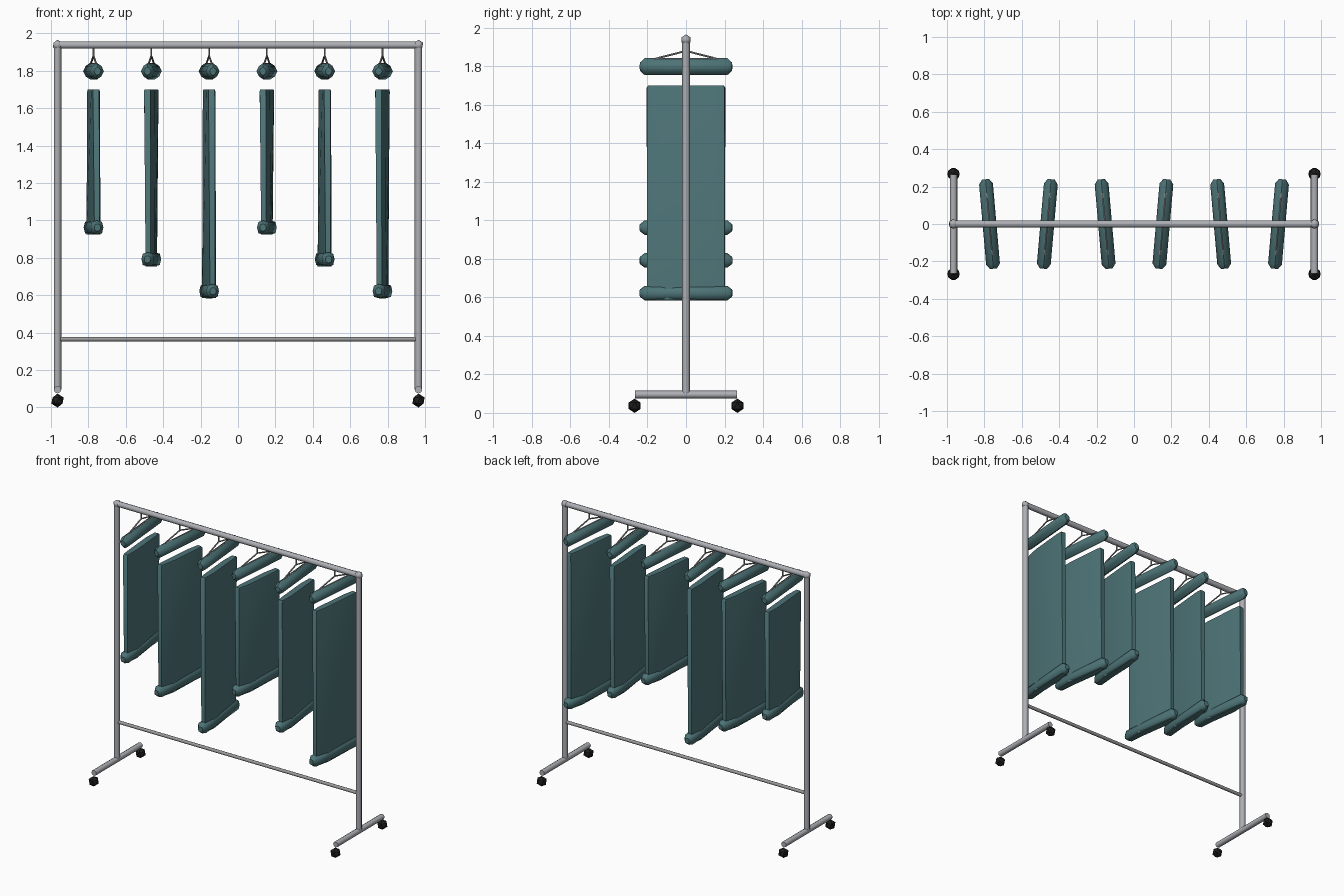
import bpy
import bmesh
from math import sin, cos, pi, radians
from mathutils import Vector, Matrix

if "Cube" in bpy.data.objects:
    bpy.data.objects.remove(bpy.data.objects["Cube"])


def material(name, color):
    m = bpy.data.materials.new(name)
    m.use_nodes = True
    m.diffuse_color = (*color, 1)
    m.node_tree.nodes["Principled BSDF"].inputs["Base Color"].default_value = (*color, 1)
    return m


steel = material("pale steel", (0.42, 0.43, 0.46))
wire = material("hanger wire", (0.33, 0.33, 0.34))
teal = material("teal cloth", (0.075, 0.175, 0.185))
black = material("black rubber", (0.012, 0.012, 0.012))


def finish(name, bm, mat, angle):
    bmesh.ops.recalc_face_normals(bm, faces=bm.faces)
    mesh = bpy.data.meshes.new(name)
    bm.to_mesh(mesh)
    bm.free()
    mesh.materials.append(mat)
    ob = bpy.data.objects.new(name, mesh)
    bpy.context.collection.objects.link(ob)
    bpy.ops.object.select_all(action='DESELECT')
    ob.select_set(True)
    bpy.context.view_layer.objects.active = ob
    bpy.ops.object.shade_smooth_by_angle(angle=radians(angle))
    return ob


def rod(name, a, b, r, mat, sides=8):
    a, b = Vector(a), Vector(b)
    bm = bmesh.new()
    bmesh.ops.create_cone(bm, cap_ends=True, segments=sides, radius1=r, radius2=r,
                          depth=(b - a).length)
    turn = (b - a).to_track_quat('Z', 'Y').to_matrix().to_4x4()
    bm.transform(Matrix.Translation((a + b) / 2) @ turn)
    return finish(name, bm, mat, 50)


def ball(name, p, r, mat, angle):
    bm = bmesh.new()
    bmesh.ops.create_icosphere(bm, subdivisions=1, radius=r)
    bm.transform(Matrix.Translation(p))
    return finish(name, bm, mat, angle)


def loft(name, rings, mat, angle):
    bm = bmesh.new()
    loops = [[bm.verts.new(p) for p in ring] for ring in rings]
    n = len(loops[0])
    for lo, hi in zip(loops, loops[1:]):
        for i in range(n):
            j = (i + 1) % n
            bm.faces.new((lo[i], lo[j], hi[j], hi[i]))
    bm.faces.new(loops[0])
    bm.faces.new(loops[-1])
    return finish(name, bm, mat, angle)


def padded_roll(name, z, rx, rz, pinch):
    # Octagonal roll along y with blunt tapered ends; pinch pulls in the diagonals
    rings = []
    for y, s in ((-0.24, 0.5), (-0.215, 1), (0.215, 1), (0.24, 0.5)):
        ring = []
        for i in range(8):
            t, k = i * pi / 4, s * (pinch if i % 2 else 1)
            ring.append((rx * k * cos(t), y, z + rz * k * sin(t)))
        rings.append(ring)
    return loft(name, rings, teal, 50)


def panel_ring(z, front, back, inset=0.0):
    # Slightly skewed slab section, symmetric under a half turn
    half = [(front * 0.5, -0.203 + inset), (front, -0.1),
            (back, 0.15), (back * 0.8, 0.203 - inset)]
    return [(x, y, z) for x, y in half] + [(-x, -y, z) for x, y in half]


# Frame
X, TOP, FOOT = 0.965, 1.938, 0.095
rod("top_rail", (-X, 0, TOP), (X, 0, TOP), 0.02, steel)
rod("lower_rail", (-X, 0, 0.365), (X, 0, 0.365), 0.012, wire)
for side, x in (("right", -X), ("left", X)):
    rod(side + "_upright", (x, 0, FOOT), (x, 0, TOP), 0.02, steel)
    ball(side + "_top_joint", (x, 0, TOP), 0.028, steel, 50)
    rod(side + "_foot", (x, -0.265, FOOT), (x, 0.265, FOOT), 0.02, steel)
    for end, y in (("front", -0.267), ("back", 0.267)):
        ball(f"{side}_{end}_caster", (x, y, 0.037), 0.037, black, 20)

# Hanging garments, turned alternately
for n in range(6):
    bottom = (0.925, 0.755, 0.585)[n % 3]
    parts = [
        padded_roll("shoulder_roll", 1.798, 0.037, 0.044, 0.9),
        padded_roll("hem_roll", bottom + 0.037, 0.034, 0.038, 1.12),
        loft("cloth_panel", [panel_ring(bottom, 0.029, 0.016),
                             panel_ring(1.69, 0.025, 0.026),
                             panel_ring(1.70, 0.022, 0.023, 0.008)], teal, 50),
        rod("hanger_hook", (0, 0, 1.875), (0, 0, 1.925), 0.005, wire, 6),
        rod("hanger_bar", (0, -0.165, 1.838), (0, 0.165, 1.838), 0.005, wire, 6),
    ]
    for s in (-1, 1):
        parts.append(rod("hanger_arm", (0, 0, 1.88), (0, s * 0.165, 1.838), 0.005, wire, 6))
    place = Matrix.Translation(((n - 2.5) * 0.309, 0, 0)) @ Matrix.Rotation(
        radians(5 if n % 2 == 0 else -5), 4, 'Z')
    for p in parts:
        p.data.transform(place)
